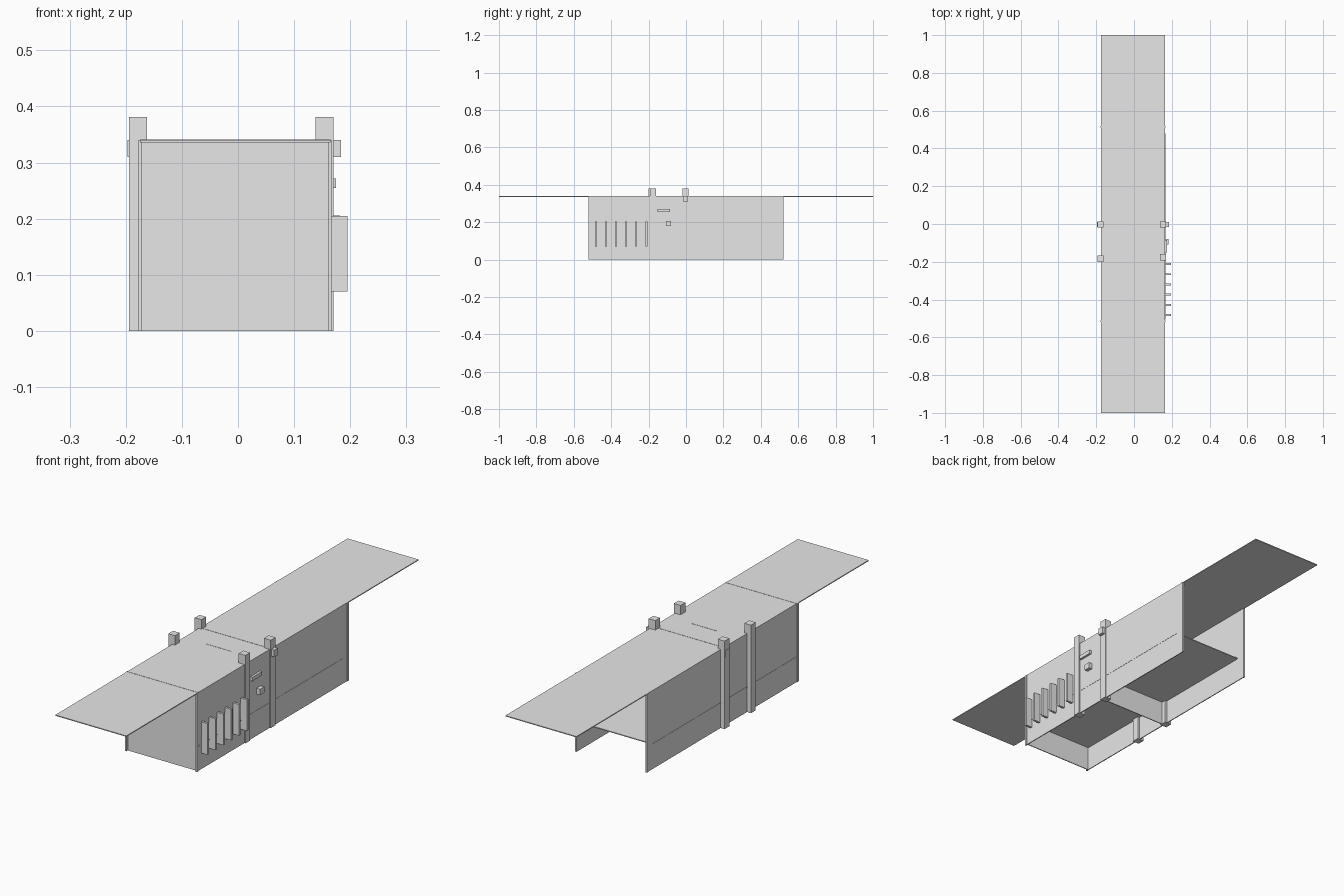
import bpy

cube = bpy.data.objects.get("Cube")
if cube:
    bpy.data.objects.remove(cube, do_unlink=True)

grey = bpy.data.materials.new("plain grey")
grey.use_nodes = True
grey.diffuse_color = (0.8, 0.8, 0.8, 1)
grey.node_tree.nodes["Principled BSDF"].inputs["Base Color"].default_value = (0.8, 0.8, 0.8, 1)


def box(name, x, y, z):
    """Box spanning the (low, high) pairs on each axis."""
    bpy.ops.mesh.primitive_cube_add(size=1)
    ob = bpy.context.object
    ob.name = name
    ob.location = [(a + b) / 2 for a, b in (x, y, z)]
    ob.scale = [b - a for a, b in (x, y, z)]
    bpy.ops.object.transform_apply(location=True, rotation=True, scale=True)
    ob.data.materials.append(grey)
    return ob


LEFT, RIGHT = -0.175, 0.165
END, TOP = 0.52, 0.34
THIN = 0.004

# long roof sheet overhanging both ends
box("roof", (LEFT, RIGHT), (-1, 1), (TOP - THIN, TOP))

# side walls, with the back end left open
box("wall_right", (RIGHT - THIN, RIGHT), (-END, END), (0, TOP))
box("wall_left", (LEFT, LEFT + THIN), (-END, END), (0, TOP))

# cross walls and raised floor
box("front_wall", (LEFT, RIGHT), (-0.51, -0.506), (0, TOP + 0.001))
box("middle_wall", (LEFT, RIGHT), (-0.012, -0.008), (0, TOP + 0.001))
box("floor", (LEFT - 0.001, RIGHT + 0.001), (-0.505, 0.48), (0.106, 0.11))

# trim at the wall ends
for side, x in (("right", RIGHT), ("left", LEFT)):
    box("front_trim_" + side, (x - 0.002, x + 0.002), (-END, -0.51), (0, TOP))
    box("back_trim_" + side, (x - 0.002, x + 0.002), (0.51, END), (0, TOP))

# posts standing against the walls and rising past the roof
for name, x, y in (("front_post_right", 0.154, -0.176),
                   ("middle_post_right", 0.154, -0.003),
                   ("front_post_left", -0.178, -0.184),
                   ("middle_post_left", -0.178, -0.003)):
    box(name, (x - 0.016, x + 0.016), (y - 0.016, y + 0.016), (0, 0.381))

# small brackets on the middle posts
box("bracket_right", (0.165, 0.184), (-0.015, 0.01), (0.31, TOP))
box("bracket_left", (-0.197, -0.175), (-0.015, 0.01), (0.31, TOP))

# row of upright fins
for i in range(6):
    y = -0.482 + 0.054 * i
    box(f"fin_{i + 1}", (RIGHT - 0.002, 0.195), (y - 0.005, y + 0.005), (0.07, 0.205))

# handle and knob on the right wall
box("handle", (RIGHT - 0.002, 0.175), (-0.152, -0.085), (0.255, 0.272))
box("knob", (RIGHT - 0.002, 0.182), (-0.108, -0.08), (0.18, 0.206))

# thin strip on the roof
box("roof_strip", (-0.068, 0.057), (-0.122, -0.118), (TOP, TOP + 0.001))
